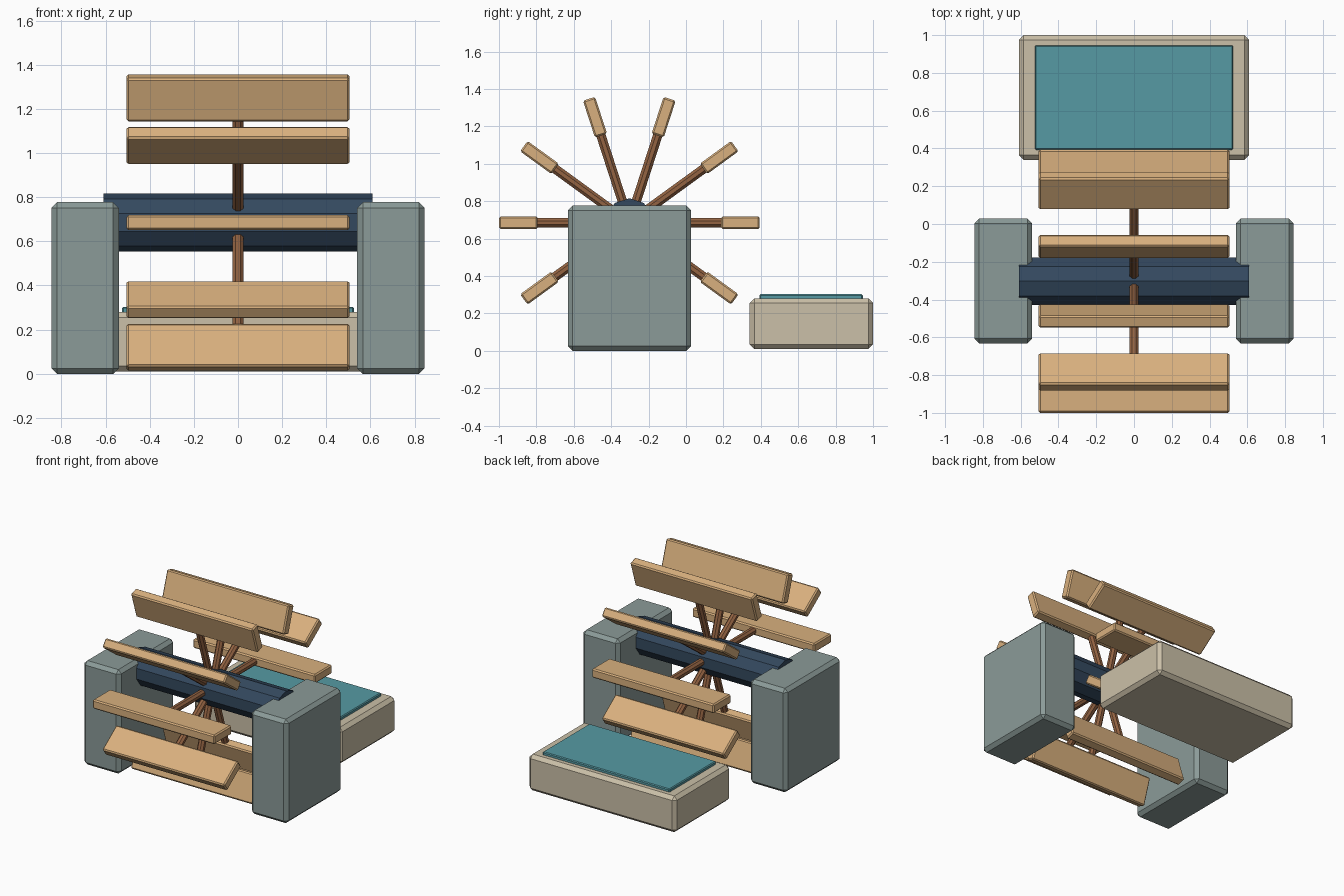
import bpy, bmesh, math
from mathutils import Matrix, Vector

if "Cube" in bpy.data.objects:
    bpy.data.objects.remove(bpy.data.objects["Cube"])


def material(name, hex_code):
    def lin(c):
        return c / 12.92 if c <= 0.04045 else ((c + 0.055) / 1.055) ** 2.4
    m = bpy.data.materials.new(name)
    rgb = [lin(int(hex_code[i:i + 2], 16) / 255) for i in (0, 2, 4)]
    m.diffuse_color = (*rgb, 1)
    m.use_nodes = True
    m.node_tree.nodes["Principled BSDF"].inputs["Base Color"].default_value = m.diffuse_color
    return m


PLANK = material("light wood", "D9B07E")
SPOKE = material("brown wood", "936342")
AXLE = material("dark blue", "34495F")
STONE = material("grey green stone", "8B9B98")
SAND = material("sand stone", "CBC0A8")
WATER = material("water teal", "569AA3")


def finish(name, bm, mat):
    me = bpy.data.meshes.new(name)
    bm.to_mesh(me)
    bm.free()
    me.materials.append(mat)
    ob = bpy.data.objects.new(name, me)
    bpy.context.collection.objects.link(ob)
    return ob


def box(name, lo, hi, bevel, mat, matrix=Matrix()):
    """Chamfered box between two corners, then placed by matrix."""
    lo, hi = Vector(lo), Vector(hi)
    bm = bmesh.new()
    bmesh.ops.create_cube(bm, size=1, matrix=Matrix.Translation((lo + hi) / 2)
                          @ Matrix.Diagonal((*(hi - lo), 1)))
    bmesh.ops.bevel(bm, geom=bm.edges[:], offset=bevel, segments=1,
                    affect='EDGES', clamp_overlap=True)
    bm.transform(matrix)
    return finish(name, bm, mat)


def rod(name, radius, length, sides, mat, matrix):
    bm = bmesh.new()
    bmesh.ops.create_cone(bm, cap_ends=True, segments=sides, radius1=radius,
                          radius2=radius, depth=length, matrix=matrix)
    return finish(name, bm, mat)


HUB = Matrix.Translation((0, -0.303, 0.685))
COUNT = 10

# Axle: ten-sided, flat on top
rod("axle", 0.131, 1.22, COUNT, AXLE,
    HUB @ Matrix.Rotation(math.pi / 2, 4, 'Y')
    @ Matrix.Rotation(math.pi / 2, 4, 'Z'))

# Wheel: one spoke and one plank paddle per step
for i in range(COUNT):
    turn = HUB @ Matrix.Rotation(i * 2 * math.pi / COUNT, 4, 'X')
    rod(f"spoke_{i + 1}", 0.027, 0.50, 8, SPOKE,
        turn @ Matrix.Translation((0, 0.27, 0))
        @ Matrix.Rotation(math.pi / 2, 4, 'X')
        @ Matrix.Rotation(math.pi / 8, 4, 'Z'))
    box(f"paddle_{i + 1}", (-0.505, 0.49, -0.034), (0.505, 0.697, 0.034),
        0.009, PLANK, turn)

# Side supports
for side, x0, x1 in (("left", -0.845, -0.54), ("right", 0.54, 0.845)):
    box(f"support_{side}", (x0, -0.632, 0), (x1, 0.028, 0.777), 0.025, STONE)

# Trough block behind the wheel with its water surface
box("trough", (-0.61, 0.34, 0.01), (0.61, 1.0, 0.281), 0.025, SAND)
box("water_surface", (-0.525, 0.393, 0.27), (0.525, 0.945, 0.303), 0.006, WATER)
